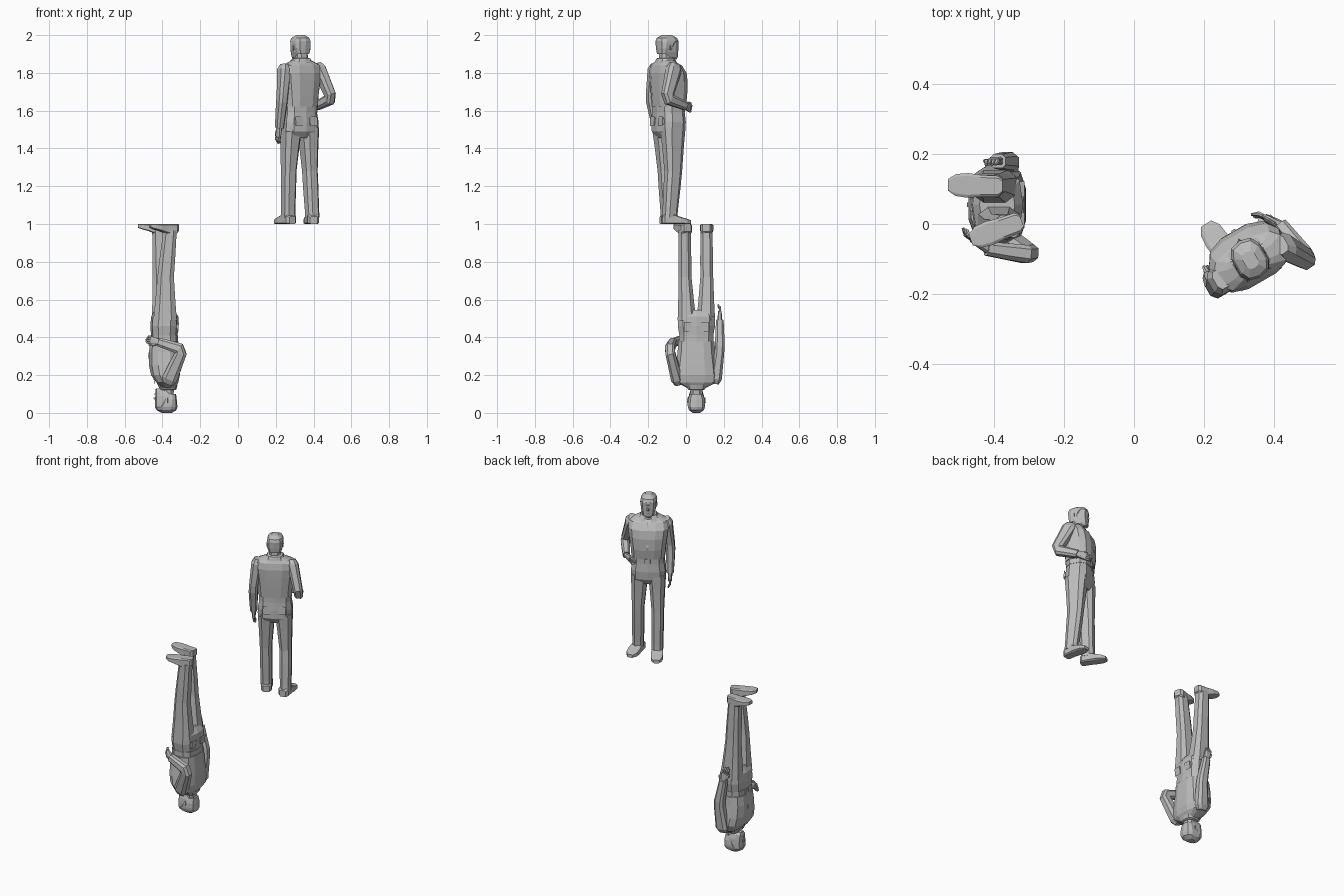
import bpy, bmesh, math
from mathutils import Vector, Matrix

if "Cube" in bpy.data.objects:
    bpy.data.objects.remove(bpy.data.objects["Cube"], do_unlink=True)

grey = bpy.data.materials.new("plain grey")
grey.use_nodes = True
colour = (0.5, 0.5, 0.5, 1)
grey.diffuse_color = colour
grey.node_tree.nodes["Principled BSDF"].inputs["Base Color"].default_value = colour

# Each figure: local x is its right, y its front, z up
POSES = {
    "upright": Matrix.Translation((0.33, -0.1, 1)) @ Matrix.Rotation(math.radians(30), 4, "Z"),
    "inverted": Matrix(((0, -1, 0, -0.38), (-1, 0, 0, 0.055), (0, 0, -1, 1), (0, 0, 0, 1))),
}
X, Y, Z = Vector((1, 0, 0)), Vector((0, 1, 0)), Vector((0, 0, 1))


def place(name, bm):
    """Turn a bmesh into one mesh shared by both figures."""
    bmesh.ops.recalc_face_normals(bm, faces=bm.faces)
    mesh = bpy.data.meshes.new(name)
    bm.to_mesh(mesh)
    bm.free()
    mesh.materials.append(grey)
    for pose, matrix in POSES.items():
        obj = bpy.data.objects.new(f"{pose}_{name}", mesh)
        obj.matrix_world = matrix
        bpy.context.collection.objects.link(obj)


def frame(n):
    u = (X - n * X.dot(n)).normalized()
    return u, n.cross(u)


def loft(name, rows, sides=8, boxy=0.7, axis=None, turn=None):
    """Skin rings (x, y, z, half width, half depth); rings follow the path unless axis is set."""
    bm = bmesh.new()
    pts = [Vector(r[:3]) for r in rows]
    rings = []
    for i, row in enumerate(rows):
        n = axis or (pts[min(i + 1, len(pts) - 1)] - pts[max(i - 1, 0)]).normalized()
        u, v = frame(n)
        ring = []
        for k in range(sides):
            a = 2 * math.pi * (k + 0.5) / sides
            c, s = math.cos(a), math.sin(a)
            c, s = (math.copysign(abs(t) ** boxy, t) for t in (c, s))
            ring.append(bm.verts.new(pts[i] + u * c * row[3] + v * s * row[4]))
        rings.append(ring)
    for a, b in zip(rings, rings[1:]):
        for k in range(sides):
            j = (k + 1) % sides
            bm.faces.new((a[k], a[j], b[j], b[k]))
    bm.faces.new(rings[0])
    bm.faces.new(rings[-1])
    if turn:
        bm.transform(turn)
    place(name, bm)


def wedge(name, points):
    """Small solid from the hull of a few points."""
    bm = bmesh.new()
    bmesh.ops.convex_hull(bm, input=[bm.verts.new(p) for p in points])
    place(name, bm)


# Trousers top, belt and jacket
loft("hips", [(0, .01, .455, .07, .05), (0, .008, .49, .1, .072), (0, .01, .54, .102, .074),
              (0, .01, .595, .092, .07)], 10, axis=Z)
loft("belt", [(0, .01, .59, .095, .073), (0, .01, .63, .094, .073)], 10, axis=Z)
loft("jacket", [(0, .01, .622, .098, .076), (0, .012, .68, .102, .082), (0, .01, .75, .112, .083),
                (0, .004, .8, .118, .078), (0, -.006, .838, .112, .06), (0, -.012, .858, .07, .042),
                (0, -.01, .87, .045, .036)], 12, axis=Z)
wedge("belt_buckle", [(x, y, z) for x in (-.016, .016) for y in (.07, .088) for z in (.598, .624)])
wedge("jacket_flap", [(-.006, .084, .63), (.006, .084, .63), (-.006, .096, .7), (.006, .096, .7),
                      (0, .06, .85), (0, .07, .63)])

# Collar with lapels on both sides
loft("collar", [(0, -.012, .853, .058, .048), (0, -.01, .876, .046, .043),
                (0, -.01, .88, .038, .035)], 10, axis=Z)
for side, s in (("right", 1), ("left", -1)):
    wedge(side + "_lapel", [(s * .045, .02, .872), (s * .02, .035, .872), (s * .055, .05, .83),
                            (s * .012, .076, .79), (s * .03, .05, .82)])
    wedge(side + "_back_pocket", [(s * x, y, z) for x in (.022, .066)
                                  for y, z in ((-.064, .57), (-.068, .52), (-.05, .54))])

# Neck and head
loft("neck", [(0, -.012, .85, .034, .034), (0, -.004, .91, .033, .036)], axis=Z)
loft("head", [(0, .03, .872, .02, .024), (0, .018, .885, .034, .04), (0, .008, .91, .042, .05),
              (0, .005, .94, .045, .054), (0, .004, .965, .045, .056), (0, .001, .985, .038, .048),
              (0, -.002, .997, .022, .028), (0, -.002, 1, .01, .014)], 10, axis=Z)
loft("hair", [(0, -.018, .9, .036, .034), (0, -.014, .93, .046, .042), (0, -.008, .955, .048, .05),
              (0, 0, .968, .047, .06), (0, -.001, .985, .041, .053), (0, -.003, 1, .02, .026)],
     10, axis=Z)
wedge("nose", [(-.005, .056, .94), (.005, .056, .94), (-.009, .054, .917), (.009, .054, .917),
               (0, .068, .92)])
wedge("brow", [(s * .032, y, z) for s in (-1, 1) for y, z in ((.04, .945), (.048, .952), (.04, .957))]
      + [(0, .062, .952), (0, .058, .944)])
wedge("mouth", [(-.017, .052, .901), (.017, .052, .901), (0, .063, .905), (0, .063, .899),
                (0, .05, .895)])
wedge("chin", [(-.014, .046, .88), (.014, .046, .88), (-.012, .05, .87), (.012, .05, .87),
               (0, .059, .878)])
for side, s in (("right", 1), ("left", -1)):
    wedge(side + "_ear", [(s * .041, .004, .915), (s * .041, .01, .945), (s * .05, -.008, .947),
                          (s * .048, -.008, .92), (s * .041, -.012, .93)])


def leg(side, hip, knee, ankle, toe_angle):
    """Trouser leg with a shoe turned by toe_angle."""
    hip, knee, ankle = Vector(hip), Vector(knee), Vector(ankle)
    sizes = ((hip, .052, .066), (hip.lerp(knee, .45), .044, .056), (knee, .036, .046),
             (knee.lerp(ankle, .35), .036, .044), (knee.lerp(ankle, .85), .034, .039),
             (ankle, .034, .039))
    loft(side + "_trouser_leg", [(*p, w, d) for p, w, d in sizes], axis=Z)
    # Shoe rings along its length: distance, half width, height
    shoe = ((-.043, .02, .04), (-.03, .031, .05), (.02, .032, .052), (.055, .036, .038),
            (.09, .032, .028), (.112, .017, .02))
    turn = Matrix.Translation((ankle.x, ankle.y, 0)) @ Matrix.Rotation(math.radians(toe_angle), 4, "Z")
    loft(side + "_shoe", [(0, d, h / 2, w, h / 2) for d, w, h in shoe], boxy=.3, axis=Y, turn=turn)


leg("right", (.05, .006, .51), (.06, .003, .28), (.062, -.02, .035), -20)
leg("left", (-.05, .014, .51), (-.055, .028, .28), (-.053, .038, .035), 2)


def arm(side, shoulder, elbow, wrist, tip):
    """Sleeve, cuff and a hand with separate fingers."""
    s, e, w, t = (Vector(p) for p in (shoulder, elbow, wrist, tip))
    loft(side + "_sleeve", [(*s, .02, .03), (*s.lerp(e, .15), .033, .042), (*s.lerp(e, .5), .03, .038),
                            (*s.lerp(e, .9), .027, .033), (*e.lerp(w, .12), .027, .032),
                            (*e.lerp(w, .5), .025, .028), (*w, .021, .024)])
    loft(side + "_palm", [(*w.lerp(t, -.1), .012, .015), (*w.lerp(t, .2), .012, .02),
                          (*w.lerp(t, .55), .01, .022)])
    n = (t - w).normalized()
    u, v = frame(n)
    knuckle = w.lerp(t, .5)
    for i, finger in enumerate(("index", "middle", "ring", "little")):
        off = v * (i - 1.5) * .011
        bend = knuckle.lerp(t, .55) + off
        end = t.lerp(knuckle, .1 * abs(i - 1)) + off * .8 + u * math.copysign(.01, -w.x)
        loft(f"{side}_{finger}_finger", [(*(knuckle + off), .006, .006), (*bend, .006, .006),
                                         (*end, .004, .004)], 6)
    base = w.lerp(t, .15) - v * .012
    loft(side + "_thumb", [(*base, .008, .008), (*(base + n * .022 - v * .012), .007, .007),
                           (*(base + n * .042 - v * .014), .004, .004)], 6)


arm("right", (.096, -.008, .845), (.143, -.085, .665), (.125, .04, .625), (.075, .112, .607))
arm("left", (-.1, -.008, .845), (-.124, -.022, .665), (-.124, .008, .51), (-.124, .03, .425))
